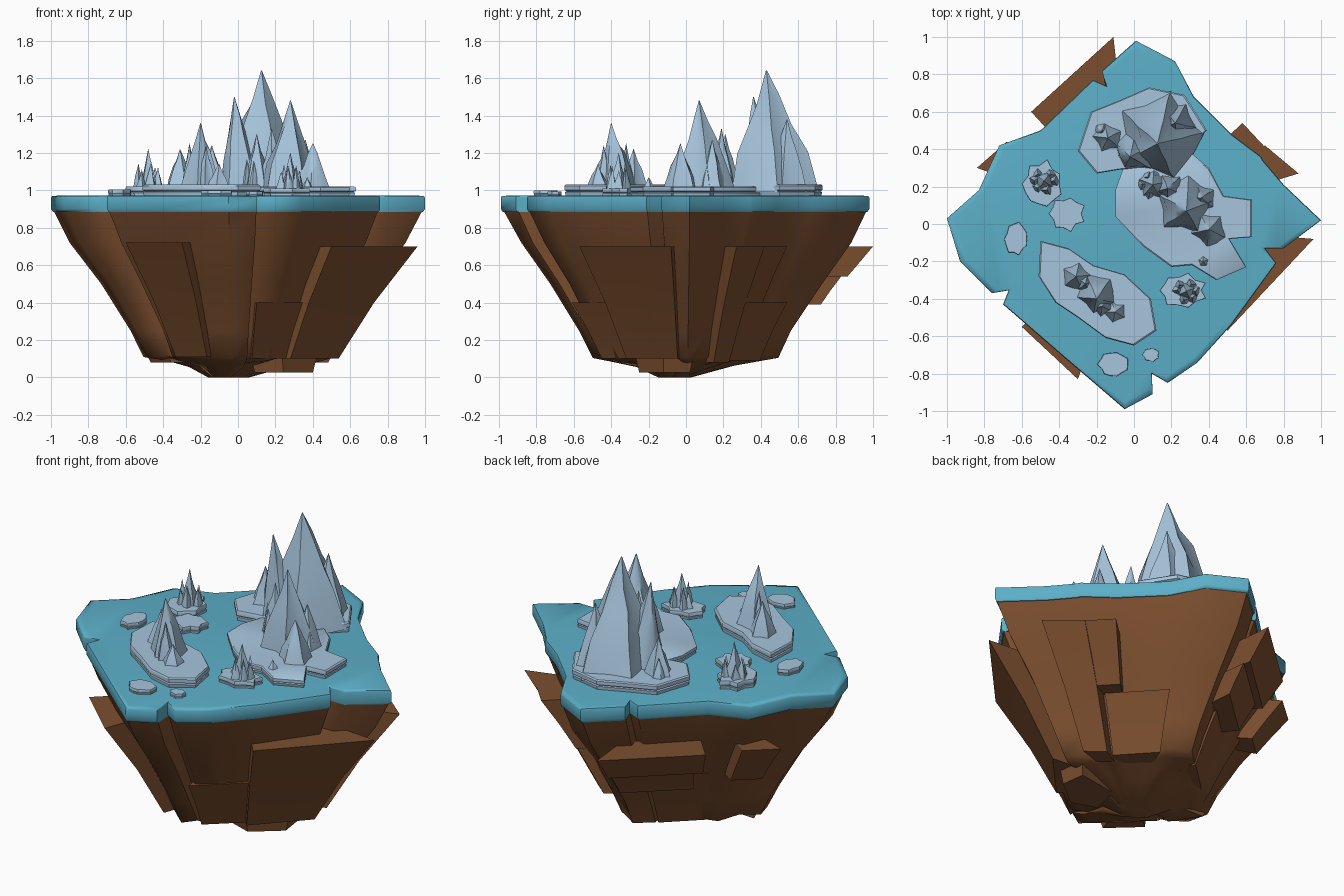
import bpy, math, random
from math import cos, sin, tau, radians

random.seed(7)


def material(name, rgb):
    m = bpy.data.materials.new(name)
    m.diffuse_color = (*rgb, 1)
    return m


ROCK = material("brown_rock", (0.20, 0.077, 0.028))
WATER = material("blue_water", (0.107, 0.43, 0.58))
ICE = material("pale_ice", (0.39, 0.56, 0.72))


def make(name, verts, faces, mat, angle=35):
    me = bpy.data.meshes.new(name)
    me.from_pydata(verts, [], faces)
    me.materials.append(mat)
    me.shade_smooth()
    me.set_sharp_from_angle(angle=radians(angle))
    ob = bpy.data.objects.new(name, me)
    bpy.context.collection.objects.link(ob)
    return ob


def loft(name, rings, mat, angle=35):
    """Skin equal-sized rings from bottom to top and cap both ends."""
    n = len(rings[0])
    verts = [v for r in rings for v in r]
    faces = [tuple(range(n))[::-1], tuple(range(len(verts) - n, len(verts)))]
    for k in range(len(rings) - 1):
        for i in range(n):
            j = (i + 1) % n
            faces.append((k*n + i, k*n + j, (k+1)*n + j, (k+1)*n + i))
    return make(name, verts, faces, mat, angle)


def scaled(pts, s, z, c=(0, 0)):
    return [(c[0] + (x - c[0])*s, c[1] + (y - c[1])*s, z) for x, y in pts]


# Island outline, anticlockwise
SHORE = [(0.01, 0.98), (-0.17, 0.82), (-0.14, 0.735), (-0.22, 0.77), (-0.50, 0.50),
         (-0.72, 0.42), (-0.83, 0.18), (-1.0, 0.03), (-0.93, -0.20), (-0.76, -0.37),
         (-0.67, -0.355), (-0.70, -0.43), (-0.40, -0.69), (-0.05, -0.99), (0.10, -0.91),
         (0.095, -0.80), (0.18, -0.85), (0.34, -0.74), (0.52, -0.54), (0.76, -0.21),
         (0.70, -0.13), (0.80, -0.13), (1.0, 0.02), (0.80, 0.21), (0.69, 0.34),
         (0.68, 0.36), (0.52, 0.48), (0.32, 0.68), (0.22, 0.87)]

# Water sheet with a softly turned rim
loft("water", [scaled(SHORE, 0.99, 0.885), scaled(SHORE, 1.0, 0.90), scaled(SHORE, 1.0, 0.96),
               scaled(SHORE, 0.995, 0.969), scaled(SHORE, 0.96, 0.972)], WATER, 60)


# Tapering rock body, its lower rim uneven
def taper(z):
    table = [(0.08, 0.485), (0.25, 0.575), (0.5, 0.735), (0.72, 0.90), (0.89, 0.99)]
    for (z0, s0), (z1, s1) in zip(table, table[1:]):
        if z <= z1:
            return s0 + (s1 - s0)*(z - z0)/(z1 - z0)
    return 0.99


def rough(s, z, dz, dr):
    return [(x*s*(1 + random.uniform(-dr, dr)), y*s*(1 + random.uniform(-dr, dr)),
             z + random.uniform(-dz, dz)) for x, y in SHORE]


body = [[(x*0.11 - 0.05, y*0.09 - 0.06, 0.0) for x, y in SHORE], rough(0.27, 0.06, 0.01, 0.03),
        rough(0.42, 0.09, 0.012, 0.02)]
body += [rough(taper(z), z, 0.01 if z < 0.2 else 0, 0.012) for z in (0.11, 0.25, 0.5, 0.72)]
body.append(scaled(SHORE, 0.985, 0.89))
loft("rock_body", body, ROCK, 60)

# Low lump under the right-hand side
FOOT = [(0.13, -0.02), (0.09, -0.20), (0.24, -0.25), (0.40, -0.12), (0.38, 0.02)]
loft("rock_foot", [scaled(FOOT, 1, 0.025), scaled(FOOT, 1.18, 0.13, (0.25, -0.12))], ROCK)


# Slabs of rock standing proud of the sides: top outer edge p-q, top height, bottom height
def slab(name, p, q, top, bottom):
    quad = [p, q, (q[0]*0.72, q[1]*0.72), (p[0]*0.72, p[1]*0.72)]
    if p[0]*q[1] - p[1]*q[0] < 0:
        quad.reverse()
    zs = [bottom + (top - bottom)*t for t in (0, 0.5, 1)]
    loft(name, [scaled(quad, taper(z)/taper(top), z) for z in zs], ROCK, 40)


SLABS = [((-0.11, 1.0), (-0.55, 0.60), 0.70, 0.54), ((0.96, -0.08), (0.50, -0.57), 0.70, 0.10),
         ((0.58, 0.54), (0.72, 0.39), 0.70, 0.40), ((0.70, 0.42), (0.88, 0.27), 0.70, 0.08),
         ((-0.60, -0.55), (-0.30, -0.83), 0.72, 0.11), ((-0.84, 0.30), (-0.68, 0.44), 0.70, 0.45),
         ((-0.56, 0.03), (-0.43, -0.17), 0.26, 0.08), ((-0.48, 0.25), (-0.14, 0.57), 0.45, 0.10),
         ((0.10, -0.61), (0.36, -0.38), 0.40, 0.10), ((0.44, 0.28), (0.20, 0.54), 0.40, 0.09),
         ((-0.08, 0.83), (-0.42, 0.52), 0.54, 0.39)]
for i, s in enumerate(SLABS):
    slab(f"rock_slab_{i + 1}", *s)


# Ice floes: a lower ledge, a groove and an upper plate
def floe(name, pts, top):
    c = (sum(p[0] for p in pts)/len(pts), sum(p[1] for p in pts)/len(pts))
    h = top - 0.96
    steps = [(0.97, 0), (0.99, 0.45), (0.955, 0.5), (1.0, 0.6), (1.0, 0.9), (0.975, 1)]
    loft(name, [scaled(pts, s, 0.96 + h*t, c) for s, t in steps], ICE)


floe("floe_back", [(-0.30, 0.39), (-0.20, 0.27), (-0.08, 0.29), (0.10, 0.31), (0.28, 0.39),
                   (0.39, 0.50), (0.27, 0.69), (0.08, 0.73), (-0.08, 0.66), (-0.23, 0.60)], 1.03)
floe("floe_right", [(-0.10, 0.18), (-0.10, 0.04), (0.05, -0.12), (0.20, -0.23), (0.31, -0.22),
                    (0.44, -0.30), (0.60, -0.23), (0.51, -0.08), (0.63, -0.07), (0.63, 0.13),
                    (0.48, 0.15), (0.40, 0.30), (0.27, 0.41), (-0.05, 0.32)], 1.02)
floe("floe_front", [(-0.50, -0.09), (-0.51, -0.28), (-0.42, -0.42), (-0.30, -0.50), (-0.15, -0.61),
                    (0.0, -0.65), (0.12, -0.57), (0.09, -0.40), (-0.05, -0.27), (-0.22, -0.22),
                    (-0.35, -0.13)], 1.03)
SMALL = [(-0.49, 0.215, 0.11, 0.125, 1.02), (-0.36, 0.055, 0.10, 0.095, 1.01), (-0.63, -0.08, 0.065, 0.09, 1.005),
         (0.26, -0.355, 0.13, 0.09, 1.01), (-0.11, -0.75, 0.085, 0.07, 1.0), (0.09, -0.70, 0.048, 0.038, 0.995)]
for i, (x, y, rx, ry, top) in enumerate(SMALL):
    n, pts = 14, []
    for k in range(n):
        r = (1.0 if k % 2 else 0.84) + random.uniform(-0.08, 0.08)
        pts.append((x + rx*r*cos(tau*k/n), y + ry*r*sin(tau*k/n)))
    floe(f"small_floe_{i + 1}", pts, top)


# Ice peaks: ridged, slightly leaning spires
def peak(name, x, y, top, r, lean=(0, 0), n=10):
    base, h = 0.99, top - 0.99
    a0 = random.uniform(0, tau)
    ridge = [random.uniform(1.0, 1.12) if k % 2 else random.uniform(0.74, 0.92) for k in range(n)]
    rings = []
    for t, s in ((0, 1), (0.3, 0.76), (0.55, 0.5), (0.76, 0.25), (1, 0.012)):
        j = 0.08 if 0 < t < 1 else 0
        rings.append([(x + lean[0]*t + r*s*ridge[k]*cos(a0 + tau*k/n)*random.uniform(1 - j, 1 + j),
                       y + lean[1]*t + r*s*ridge[k]*sin(a0 + tau*k/n)*random.uniform(1 - j, 1 + j),
                       base + h*t + (h*random.uniform(-0.05, 0.05) if j else 0))
                      for k in range(n)])
    loft(name, rings, ICE, 45)


PEAKS = [(0.13, 0.48, 1.64, 0.235, (-0.005, -0.05)), (0.02, 0.40, 1.50, 0.12, (-0.04, -0.04)),
         (0.22, 0.54, 1.38, 0.12, (0, 0)), (-0.14, 0.46, 1.24, 0.085, (0, 0)), (-0.17, 0.50, 1.14, 0.05, (0, 0)),
         (0.27, 0.10, 1.48, 0.155, (0.01, -0.03)), (0.40, -0.03, 1.25, 0.10, (0, 0)),
         (0.10, 0.21, 1.30, 0.08, (0, 0)), (0.19, 0.19, 1.33, 0.08, (-0.01, 0.0)),
         (0.36, 0.14, 1.27, 0.08, (0, 0)), (0.37, -0.20, 1.07, 0.038, (0, 0)),
         (-0.20, -0.37, 1.36, 0.11, (0, -0.03)), (-0.31, -0.28, 1.22, 0.085, (0, 0)),
         (-0.10, -0.47, 1.14, 0.07, (0, 0)), (-0.17, -0.44, 1.24, 0.06, (0, 0)),
         (-0.26, -0.32, 1.25, 0.05, (0, 0))]
for i, p in enumerate(PEAKS):
    peak(f"ice_peak_{i + 1}", *p)

# Clusters of thin spikes on the small floes and beside the right-hand peaks
for name, cx, cy, top, r in (("left_spikes", -0.48, 0.23, 1.22, 0.07), ("right_spikes", 0.28, -0.36, 1.20, 0.065),
                             ("middle_spikes", 0.10, 0.21, 1.24, 0.07)):
    peak(name + "_main", cx, cy, top, r*0.75, n=8)
    for k in range(6):
        a = tau*k/6 + random.uniform(-0.3, 0.3)
        peak(f"{name}_{k + 1}", cx + r*0.75*cos(a), cy + r*0.7*sin(a),
             1.0 + (top - 1.0)*random.uniform(0.45, 0.75), r*0.48, n=6)
